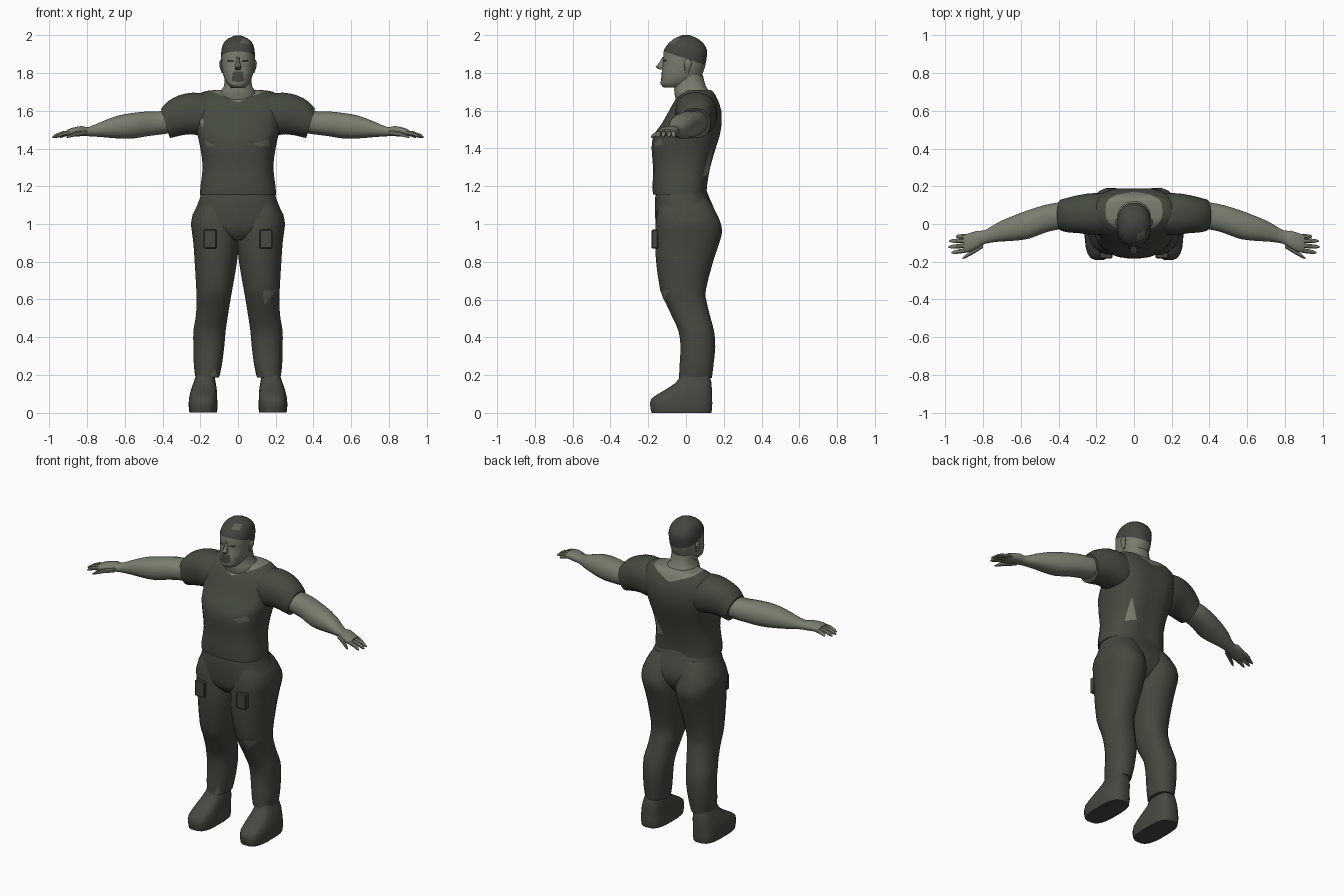
import bpy, bmesh, math
from mathutils import Vector

cube = bpy.data.objects.get("Cube")
if cube:
    bpy.data.objects.remove(cube, do_unlink=True)


def material(name, r, g, b):
    m = bpy.data.materials.new(name)
    m.use_nodes = True
    m.diffuse_color = (r, g, b, 1)
    node = next(n for n in m.node_tree.nodes if n.type == 'BSDF_PRINCIPLED')
    node.inputs["Base Color"].default_value = (r, g, b, 1)
    node.inputs["Roughness"].default_value = 0.8
    return m


skin = material("skin", 0.19, 0.21, 0.158)
shirt_cloth = material("shirt cloth", 0.06, 0.07, 0.052)
trouser_cloth = material("trouser cloth", 0.058, 0.066, 0.049)
worn_cloth = material("worn cloth", 0.11, 0.125, 0.092)
hair = material("hair", 0.055, 0.062, 0.05)
leather = material("shoe leather", 0.06, 0.067, 0.052)
dark = material("eye dark", 0.03, 0.034, 0.028)


def finish(name, bm, mat, angle=40):
    bmesh.ops.recalc_face_normals(bm, faces=bm.faces)
    me = bpy.data.meshes.new(name)
    bm.to_mesh(me)
    bm.free()
    me.materials.append(mat)
    for p in me.polygons:
        p.use_smooth = True
    me.set_sharp_from_angle(angle=math.radians(angle))
    ob = bpy.data.objects.new(name, me)
    bpy.context.scene.collection.objects.link(ob)
    return ob


def smooth_rings(rings, steps):
    # Catmull-Rom interpolation between the given cross-sections
    out = []
    for i in range(len(rings) - 1):
        p = [rings[max(0, min(len(rings) - 1, i + k))] for k in (-1, 0, 1, 2)]
        for s in range(steps):
            t = s / steps
            out.append([b + (c - a) * t / 2 + (a - 2.5 * b + 2 * c - d / 2) * t * t
                        + (1.5 * (b - c) + (d - a) / 2) * t ** 3 for a, b, c, d in zip(*p)])
    return out + [list(rings[-1])]


def loft(name, rings, mat, axis='z', side=1, sides=20, power=2.3, steps=2, shape=None):
    """Rings are (position, a0, a1, b0, b1): a, b = x, y along z, or y, z along x."""
    bm = bmesh.new()
    loops = []
    for t, a0, a1, b0, b1 in smooth_rings(rings, steps):
        loop = []
        for i in range(sides):
            ang = math.tau * (i + 0.5) / sides
            c, s = math.cos(ang), math.sin(ang)
            a = (a0 + a1) / 2 + (a1 - a0) / 2 * math.copysign(abs(c) ** (2 / power), c)
            b = (b0 + b1) / 2 + (b1 - b0) / 2 * math.copysign(abs(s) ** (2 / power), s)
            v = Vector((a, b, t)) if axis == 'z' else Vector((t, a, b))
            if shape:
                shape(v)
            v.x *= side
            loop.append(bm.verts.new(v))
        loops.append(loop)
    for lo, hi in zip(loops, loops[1:]):
        for i in range(sides):
            j = (i + 1) % sides
            bm.faces.new((lo[i], lo[j], hi[j], hi[i]))
    bm.faces.new(loops[0])
    bm.faces.new(loops[-1])
    return finish(name, bm, mat)


def centred(rings):
    return [(z, -w, w, y0, y1) for z, w, y0, y1 in rings]


def paint(ob, planes, mat):
    # cut the mesh along the planes and colour the faces inside all of them
    me = ob.data
    me.materials.append(mat)
    bm = bmesh.new()
    bm.from_mesh(me)
    planes = [(Vector(c), Vector(n)) for c, n in planes]

    def inside(n):
        return [f for f in bm.faces
                if all((f.calc_center_median() - c).dot(d) > 0 for c, d in planes[:n])]
    for i, (c, d) in enumerate(planes):
        faces = inside(i)
        geom = faces + list({e for f in faces for e in f.edges}) + list({v for f in faces for v in f.verts})
        bmesh.ops.bisect_plane(bm, geom=geom, dist=1e-5, plane_co=c, plane_no=d)
    for f in inside(len(planes)):
        f.material_index = len(me.materials) - 1
    bm.to_mesh(me)
    bm.free()


def patch(points, facing=-1):
    # planes around a convex outline given in x, z
    mid = Vector((sum(p[0] for p in points), 0, sum(p[1] for p in points))) / len(points)
    planes = [((0, 0, 0), (0, facing, 0))]
    for (x0, z0), (x1, z1) in zip(points, points[1:] + points[:1]):
        co, no = Vector((x0, 0, z0)), Vector((z0 - z1, 0, x1 - x0))
        planes.append((co, no if (mid - co).dot(no) > 0 else -no))
    return planes


# Shirt body with a slight groove along the spine
def spine(v):
    if v.y > 0.08:
        v.y -= 0.014 * max(0, 1 - abs(v.x) / 0.07)


torso = loft("shirt_body", centred([
    (1.155, .203, -.175, .115), (1.2, .2, -.178, .118), (1.3, .188, -.175, .135),
    (1.4, .2, -.183, .165), (1.47, .215, -.172, .186), (1.53, .225, -.13, .195),
    (1.6, .235, -.09, .193), (1.66, .23, -.055, .172), (1.7, .19, -.01, .148),
    (1.71, .13, .01, .13)]), shirt_cloth, sides=28, power=2.5, shape=spine)
# Open neckline and torn holes
for s in (1, -1):
    paint(torso, [((0, 0, 0), (s, 0, 0)), ((0, 0, 1.645), (-.42 * s, 0, 1))], skin)
paint(torso, patch([(.08, 1.425), (.16, 1.45), (.17, 1.42), (.12, 1.41)]), worn_cloth)
paint(torso, patch([(-.18, 1.45), (-.165, 1.41), (-.12, 1.412)]), worn_cloth)
paint(torso, patch([(-.225, 1.6), (-.18, 1.55), (-.19, 1.51)]), skin)
paint(torso, patch([(.08, 1.27), (.13, 1.4), (.145, 1.25)], 1), skin)


# Sleeves, arms and hands
def slant(v):
    v.x += 0.3 * (v.z - 1.535)


for s, label in ((1, "left"), (-1, "right")):
    loft(label + "_sleeve", [
        (.1, -.05, .155, 1.47, 1.69), (.19, -.06, .165, 1.465, 1.698), (.27, -.05, .155, 1.475, 1.683),
        (.34, -.045, .14, 1.465, 1.65), (.385, -.035, .13, 1.455, 1.612)],
        shirt_cloth, 'x', s, shape=slant)
    loft(label + "_arm", [
        (.3, -.03, .12, 1.49, 1.63), (.4, -.03, .115, 1.475, 1.6), (.48, -.05, .1, 1.465, 1.598),
        (.56, -.08, .075, 1.452, 1.59), (.64, -.09, .045, 1.453, 1.575), (.72, -.095, .01, 1.46, 1.545),
        (.79, -.105, -.032, 1.465, 1.515), (.83, -.13, -.035, 1.465, 1.52),
        (.88, -.152, -.05, 1.465, 1.51), (.905, -.147, -.058, 1.467, 1.5)], skin, 'x', s, sides=16)
    fingers = [("little_finger", .87, -.064, .945, -.066), ("ring_finger", .88, -.088, .98, -.09),
               ("middle_finger", .88, -.113, .985, -.122), ("index_finger", .88, -.138, .967, -.152),
               ("thumb", .8, -.115, .91, -.182)]
    for part, x0, y0, x1, y1 in fingers:
        rings = []
        for t, r in ((0, .013), (.5, .013), (.85, .01), (1, .004)):
            y, z = y0 + (y1 - y0) * t, 1.486 - .026 * t * t
            rings.append((x0 + (x1 - x0) * t, y - r, y + r, z - r, z + r))
        loft(label + "_" + part, rings, skin, 'x', s, sides=8, steps=1)

# Trousers
loft("trouser_hips", centred([
    (.915, .06, -.12, .1), (.96, .18, -.155, .14), (1.02, .247, -.163, .16),
    (1.08, .226, -.166, .15), (1.13, .206, -.165, .128), (1.18, .19, -.158, .108)]),
    trouser_cloth, sides=28, power=2.5)
for s, label in ((1, "left"), (-1, "right")):
    leg = loft(label + "_trouser_leg", [
        (.185, .1, .226, -.038, .138), (.25, .085, .235, -.035, .146), (.35, .072, .237, -.03, .156),
        (.43, .065, .238, -.04, .15), (.5, .055, .226, -.07, .132), (.58, .042, .22, -.108, .112),
        (.65, .03, .222, -.138, .106), (.8, .004, .231, -.16, .145), (.9, -.005, .238, -.165, .178),
        (.96, -.005, .246, -.165, .193), (1.02, 0, .249, -.16, .18), (1.1, .015, .215, -.145, .14),
        (1.14, .04, .18, -.12, .11)], trouser_cloth, side=s)
    if s > 0:
        paint(leg, patch([(.13, .645), (.21, .65), (.14, .57)]), worn_cloth)
    else:
        paint(leg, patch([(-.145, .19), (-.125, .235), (-.108, .19)]), worn_cloth)
    # Thigh pocket
    bm = bmesh.new()
    bmesh.ops.create_cube(bm, size=1)
    for v in bm.verts:
        v.co = Vector((v.co.x * .068 + .148 * s, v.co.y * .035 - .165, v.co.z * .1 + .92))
    bmesh.ops.bevel(bm, geom=bm.edges[:], offset=.005, segments=1, affect='EDGES')
    finish(label + "_pocket", bm, trouser_cloth, 30)
    # Shoe
    loft(label + "_shoe", [
        (0, .112, .258, -.183, .135), (.03, .108, .262, -.19, .14), (.075, .11, .26, -.185, .14),
        (.12, .112, .25, -.115, .138), (.16, .118, .236, -.055, .135), (.2, .125, .222, -.028, .125)],
        leather, side=s, power=3)

# Neck and head
loft("neck", centred([(1.64, .09, -.05, .13), (1.69, .1, -.062, .132), (1.73, .076, -.062, .105),
                      (1.79, .07, -.05, .09)]), skin)
head = loft("head", centred([
    (1.722, .036, -.118, 0), (1.74, .056, -.135, .03), (1.77, .072, -.132, .072),
    (1.8, .081, -.13, .09), (1.84, .087, -.123, .103), (1.88, .09, -.121, .11),
    (1.92, .089, -.118, .112), (1.96, .077, -.09, .09), (1.985, .05, -.055, .055),
    (2.0, .014, -.02, .02)]), skin, sides=24)
# Hair with a bare patch, goatee and eyes
paint(head, [((0, -.12, 1.915), (0, .33, 1))], hair)
paint(head, patch([(.01, 1.96), (.02, 1.985), (.055, 1.98), (.06, 1.955)]), worn_cloth)
paint(head, patch([(-.034, 1.76), (-.027, 1.81), (.027, 1.81), (.034, 1.76), (0, 1.75)]), hair)
for s, label in ((1, "left"), (-1, "right")):
    paint(head, patch([(.02 * s, 1.858), (.022 * s, 1.868), (.054 * s, 1.872), (.056 * s, 1.858)]), dark)
    loft(label + "_ear", [(1.8, .078, .086, -.005, .012), (1.83, .08, .097, -.01, .025),
                          (1.855, .08, .1, -.01, .03), (1.87, .084, .094, 0, .02)],
         skin, side=s, sides=10)
loft("nose", centred([(1.885, .009, -.126, -.09), (1.86, .01, -.137, -.09), (1.832, .017, -.161, -.09),
                      (1.818, .015, -.142, -.09)]), skin, sides=10, steps=1)
